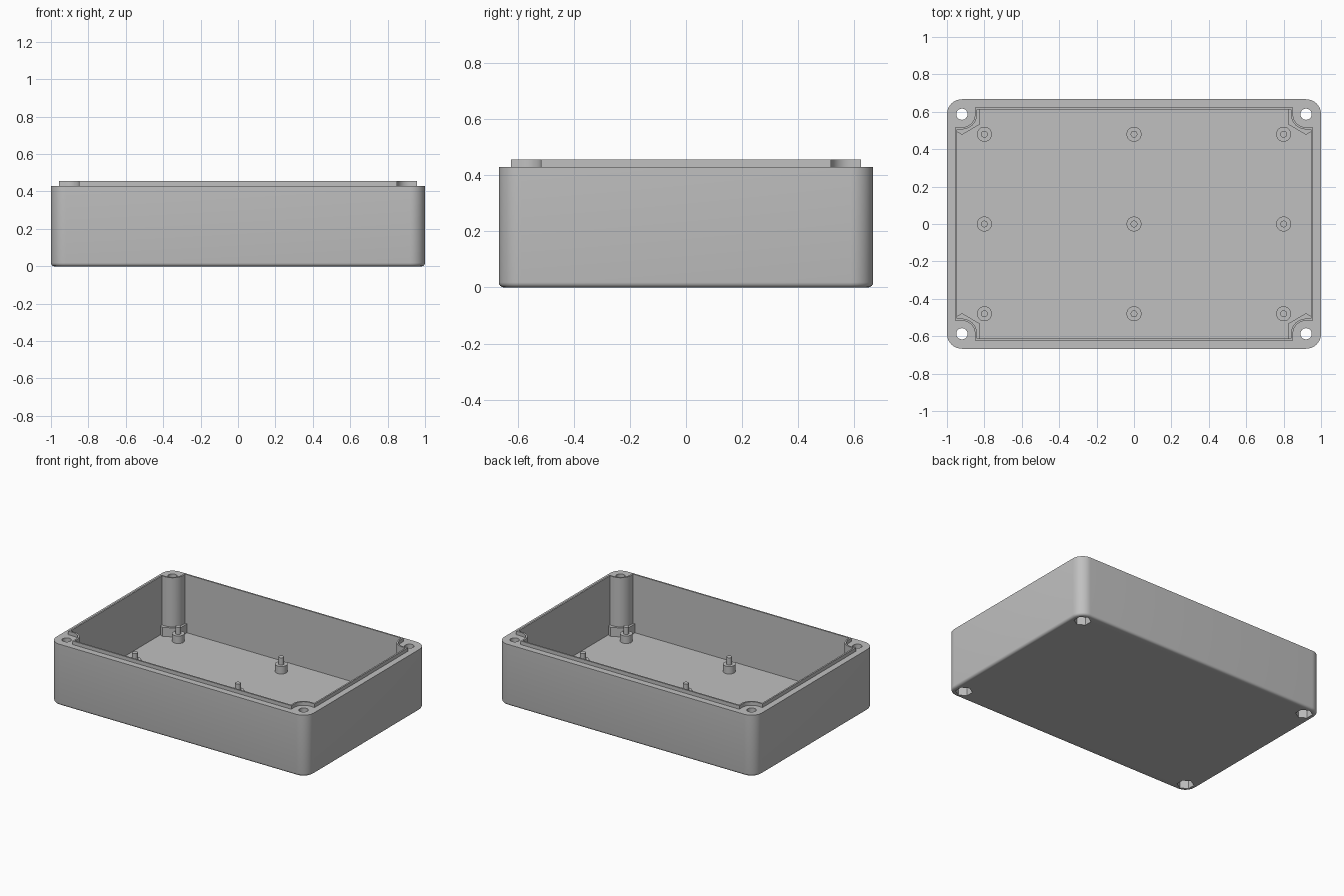
import bpy, bmesh
from math import sin, cos, pi, radians

if "Cube" in bpy.data.objects:
    bpy.data.objects.remove(bpy.data.objects["Cube"], do_unlink=True)

grey = bpy.data.materials.new("light_grey_plastic")
grey.use_nodes = True
grey.diffuse_color = (0.53, 0.53, 0.53, 1)
grey.node_tree.nodes["Principled BSDF"].inputs["Base Color"].default_value = grey.diffuse_color

SIGNS = ((1, 1), (-1, 1), (-1, -1), (1, -1))
SCREW_X, SCREW_Y = 0.92, 0.587
FLOOR, RIM, LIP = 0.047, 0.43, 0.455


def arc(cx, cy, r, start, end, n):
    angles = [radians(start + (end - start) * i / n) for i in range(n + 1)]
    return [(cx + r * cos(a), cy + r * sin(a)) for a in angles]


def polygon(cx, cy, r, n, start=0):
    return arc(cx, cy, r, start, start + 360, n)[:-1]


def four_way(quarter):
    """Mirror one corner's points into a closed counter-clockwise outline."""
    outline = []
    for sx, sy in SIGNS:
        pts = [(sx * x, sy * y) for x, y in quarter]
        outline += pts if sx * sy > 0 else pts[::-1]
    return outline


def notched(hx, hy, r):
    """Rectangle with a rounded notch around each corner screw."""
    return four_way([(hx, SCREW_Y - r)]
                    + arc(SCREW_X, SCREW_Y, r, 270, 180, 12)
                    + [(SCREW_X - r, hy)])


def prism(name, outline, z0, z1, bottom_round=0):
    bm = bmesh.new()
    base = bm.faces.new([bm.verts.new((x, y, z0)) for x, y in outline])
    ext = bmesh.ops.extrude_face_region(bm, geom=[base], use_keep_orig=True)
    top = [v for v in ext["geom"] if isinstance(v, bmesh.types.BMVert)]
    bmesh.ops.translate(bm, verts=top, vec=(0, 0, z1 - z0))
    bmesh.ops.recalc_face_normals(bm, faces=bm.faces[:])
    if bottom_round:
        edges = [e for e in bm.edges if all(v.co.z < z0 + 1e-5 for v in e.verts)]
        bmesh.ops.bevel(bm, geom=edges, offset=bottom_round, segments=4,
                        profile=0.5, affect="EDGES")
    me = bpy.data.meshes.new(name)
    bm.to_mesh(me)
    bm.free()
    me.materials.append(grey)
    ob = bpy.data.objects.new(name, me)
    bpy.context.collection.objects.link(ob)
    return ob


def combine(target, tool, operation):
    mod = target.modifiers.new("combine", "BOOLEAN")
    mod.operation, mod.solver, mod.object = operation, "EXACT", tool
    bpy.context.view_layer.objects.active = target
    bpy.ops.object.modifier_apply(modifier=mod.name)
    bpy.data.objects.remove(tool, do_unlink=True)


# Outer shell with rounded corners and a raised sealing lip
shell = prism("enclosure_body", four_way(arc(0.92, 0.587, 0.08, 0, 90, 10)), 0, RIM, 0.018)
combine(shell, prism("lip", notched(0.957, 0.623, 0.07), 0.2, LIP), "UNION")

# Cavity, leaving corner pillars with hexagonal collars at the floor
cavity = prism("cavity", notched(0.946, 0.612, 0.081), FLOOR, 0.6)
for sx, sy in SIGNS:
    collar = prism("collar", polygon(sx * SCREW_X, sy * SCREW_Y, 0.11, 6, 90), -0.1, 0.11)
    combine(cavity, collar, "DIFFERENCE")
combine(shell, cavity, "DIFFERENCE")

# Screw holes and hexagonal nut pockets underneath
for sx, sy in SIGNS:
    x, y = sx * SCREW_X, sy * SCREW_Y
    combine(shell, prism("hole", polygon(x, y, 0.03, 24), -0.1, 0.6), "DIFFERENCE")
    combine(shell, prism("pocket", polygon(x, y, 0.055, 6, 90), -0.1, 0.06), "DIFFERENCE")

# Board standoffs with locating pins
parts = [shell]
for x in (-0.8, 0, 0.8):
    for y in (-0.48, 0, 0.48):
        parts.append(prism("standoff", polygon(x, y, 0.04, 32), FLOOR - 0.01, 0.1))
        parts.append(prism("standoff_pin", polygon(x, y, 0.018, 24), 0.09, 0.15))

# Smooth the rounded surfaces, keep the edges sharp
bpy.ops.object.select_all(action="DESELECT")
for ob in parts:
    ob.select_set(True)
bpy.context.view_layer.objects.active = shell
bpy.ops.object.shade_smooth_by_angle(angle=radians(30))
